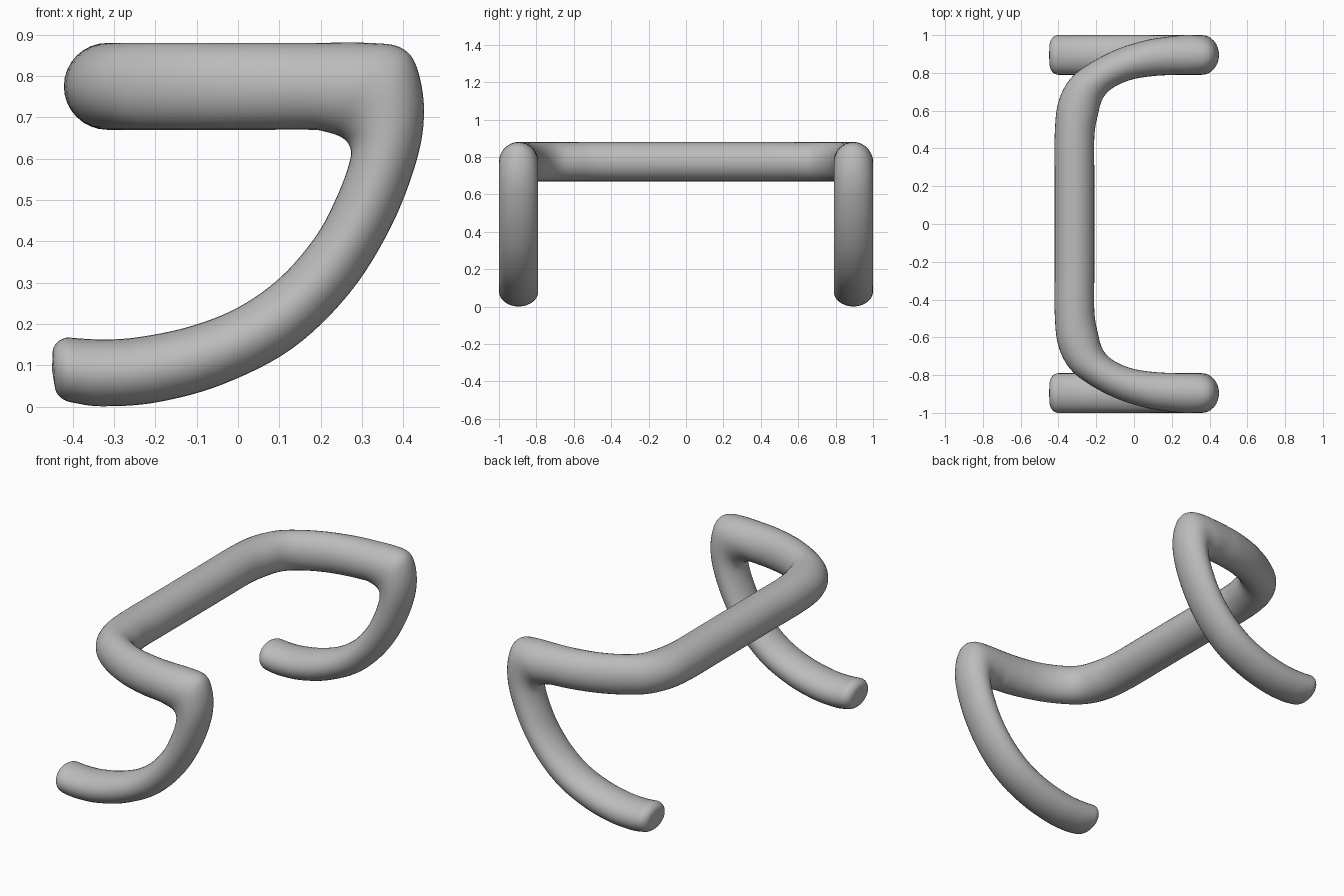
import bpy, bmesh, math
from mathutils import Vector

if "Cube" in bpy.data.objects:
    bpy.data.objects.remove(bpy.data.objects["Cube"], do_unlink=True)

SIDES, STEPS = 32, 6
BAR_Z, BAR_R = 0.775, 0.105
LEG_Y, LEG_R = 0.895, 0.105

grey = bpy.data.materials.new("satin grey")
grey.use_nodes = True
color = (0.5, 0.5, 0.5, 1)
grey.diffuse_color = color
grey.node_tree.nodes["Principled BSDF"].inputs["Base Color"].default_value = color

# Bar and arm in plan: outer x, y and inner x, y
arm = [(-.42, 0, -.21, 0), (-.42, .25, -.21, .25), (-.42, .47, -.21, .46),
       (-.402, .64, -.194, .565), (-.34, .765, -.165, .665),
       (-.235, .85, -.105, .725), (-.09, .925, -.01, .765),
       (.06, .972, .09, .782), (.17, .99, .175, .788)]

# Corner and leg from the front: inner x, z and outer x, z
leg = [(.2, .668, .32, .88), (.25, .652, .395, .868), (.272, .625, .433, .82),
       (.268, .585, .45, .715), (.24, .51, .432, .595), (.19, .415, .37, .435),
       (.105, .315, .27, .275), (0, .24, .13, .14), (-.12, .193, -.04, .053),
       (-.25, .167, -.2, .01), (-.34, .163, -.33, .001), (-.405, .167, -.395, .009)]


def section(first, second, half, centre_axis):
    """Centre, half width and half depth of one cross-section."""
    return [(first + second) / 2, half, (second - first) / 2]


sections = []
for ox, oy, ix, iy in arm:
    outer, inner = Vector((ox, oy, BAR_Z)), Vector((ix, iy, BAR_Z))
    sections.append([(outer + inner) / 2, (inner - outer) / 2, Vector((0, 0, BAR_R))])
for ix, iz, ox, oz in leg:
    inner, outer = Vector((ix, LEG_Y, iz)), Vector((ox, LEG_Y, oz))
    sections.append([(outer + inner) / 2, Vector((0, -LEG_R, 0)), (outer - inner) / 2])


def spline(a, b, c, d, t):
    """Smooth curve from b to c."""
    return b + (c - a) * (t / 2) + (a * 2 - b * 5 + c * 4 - d) * (t * t / 2) \
        + (b * 3 - a - c * 3 + d) * (t ** 3 / 2)


# Smooth the cross-sections along the tube
rings = []
last = len(sections) - 1
for i in range(last):
    near = [sections[max(0, min(last, i + k))] for k in (-1, 0, 1, 2)]
    for s in range(STEPS):
        rings.append([spline(*(n[j] for n in near), s / STEPS) for j in range(3)])
rings.append(sections[last])

# Softly rounded foot end
centre, wide, deep = sections[last]
for k in range(1, 8):
    angle = k * math.pi / 16
    size = 0.5 + 0.5 * math.cos(angle)
    rings.append([centre + Vector((-.046 * math.sin(angle), 0, .001)), wide * size, deep * size])
tip = centre + Vector((-.05, 0, .001))

# Skin the rings
bm = bmesh.new()
loops = []
for c, a, b in rings:
    loops.append([bm.verts.new(c + a * math.cos(t) + b * math.sin(t))
                  for t in (2 * math.pi * n / SIDES for n in range(SIDES))])
for lower, upper in zip(loops, loops[1:]):
    for n in range(SIDES):
        m = (n + 1) % SIDES
        bm.faces.new((lower[n], lower[m], upper[m], upper[n]))
end = bm.verts.new(tip)
for n in range(SIDES):
    bm.faces.new((loops[-1][n], loops[-1][(n + 1) % SIDES], end))

# Mirror the other half of the tube
copy = bmesh.ops.duplicate(bm, geom=bm.verts[:] + bm.edges[:] + bm.faces[:])["geom"]
for v in copy:
    if isinstance(v, bmesh.types.BMVert):
        v.co.y = -v.co.y
bmesh.ops.remove_doubles(bm, verts=bm.verts[:], dist=0.0005)
bmesh.ops.recalc_face_normals(bm, faces=bm.faces[:])
for f in bm.faces:
    f.smooth = True

mesh = bpy.data.meshes.new("bent_tube_handle")
bm.to_mesh(mesh)
bm.free()
mesh.materials.append(grey)
handle = bpy.data.objects.new("bent_tube_handle", mesh)
bpy.context.collection.objects.link(handle)
